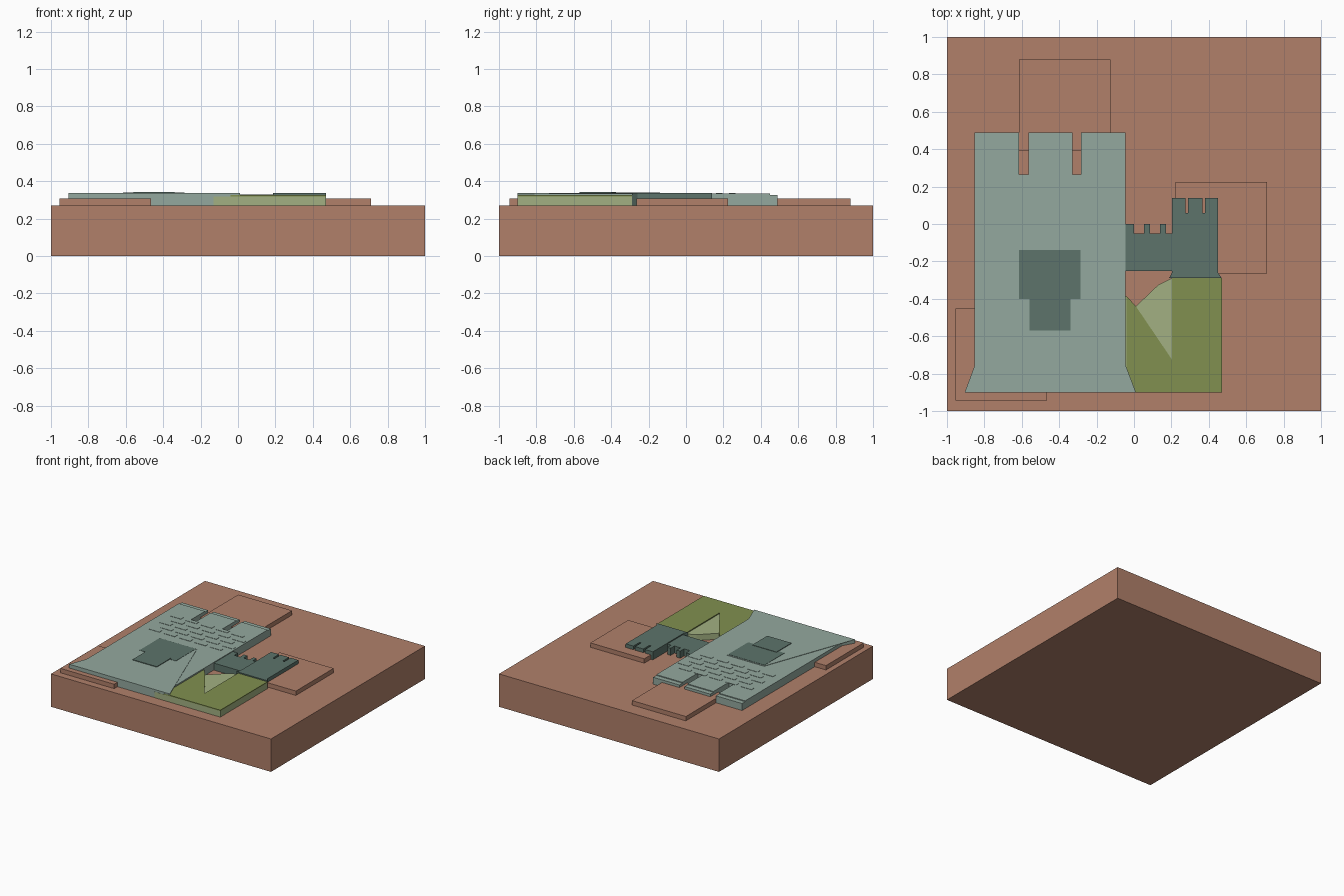
import bpy, bmesh

if "Cube" in bpy.data.objects:
    bpy.data.objects.remove(bpy.data.objects["Cube"])


def material(name, r, g, b):
    m = bpy.data.materials.new(name)
    lin = [((c / 255 + 0.055) / 1.055) ** 2.4 for c in (r, g, b)]
    m.diffuse_color = (*lin, 1)
    m.use_nodes = True
    m.node_tree.nodes["Principled BSDF"].inputs["Base Color"].default_value = m.diffuse_color
    return m


CLAY = material("terracotta", 177, 128, 106)
STONE = material("pale grey green", 148, 169, 159)
DARK = material("dark grey green", 93, 116, 107)
OLIVE = material("olive", 129, 144, 80)
PALE = material("light olive", 162, 176, 130)


def slab(name, outline, z0, z1, mat):
    """Extrude an xy outline from z0 to z1."""
    bm = bmesh.new()
    face = bm.faces.new([bm.verts.new((x, y, z0)) for x, y in outline])
    ext = bmesh.ops.extrude_face_region(bm, geom=[face])
    for v in ext["geom"]:
        if isinstance(v, bmesh.types.BMVert):
            v.co.z = z1
    bmesh.ops.recalc_face_normals(bm, faces=bm.faces)
    me = bpy.data.meshes.new(name)
    bm.to_mesh(me)
    bm.free()
    me.materials.append(mat)
    ob = bpy.data.objects.new(name, me)
    bpy.context.collection.objects.link(ob)
    return ob


def rect(x0, x1, y0, y1):
    return [(x0, y0), (x1, y0), (x1, y1), (x0, y1)]


def battlement(notches, top, bottom):
    """Top edge points, running right to left, for the given notches."""
    pts = []
    for a, b in sorted(notches, reverse=True):
        pts += [(b, top), (b, bottom), (a, bottom), (a, top)]
    return pts


# ground tile and three low square plates
slab("base_tile", rect(-1, 1, -1, 1), 0, 0.27, CLAY)
for i, (x, y) in enumerate([(-0.615, 0.39), (0.222, -0.265), (-0.955, -0.943)]):
    slab(f"base_plate_{i}", rect(x, x + 0.49, y, y + 0.49), 0.265, 0.306, CLAY)


# large tower with flared foot and two notches
def tower_outline(top):
    return ([(-0.905, -0.9), (0.01, -0.9), (-0.045, -0.81), (-0.045, top)]
            + battlement([(-0.615, -0.565), (-0.33, -0.283)], top, 0.25)
            + [(-0.853, top), (-0.853, -0.81)])


slab("large_tower", tower_outline(0.49), 0.265, 0.327, STONE)
slab("large_tower_face", tower_outline(0.45), 0.326, 0.334, STONE)
slab("tower_lower_relief",
     [(-0.905, -0.9), (0.01, -0.9), (-0.28, -0.13), (-0.62, -0.13)],
     0.333, 0.337, STONE)

# shallow brick courses
for row in range(5):
    y = -0.05 + row * 0.07
    for i in range(5):
        x = -0.78 + i * 0.14 + (0.06 if row % 2 else 0)
        slab(f"brick_{row}_{i}", rect(x, min(x + 0.1, -0.05), y, y + 0.035),
             0.333, 0.3365, STONE)

# dark window and door panels
slab("window_panel", rect(-0.615, -0.285, -0.4, -0.14), 0.334, 0.339, DARK)
slab("door_panel", rect(-0.56, -0.34, -0.57, -0.375), 0.334, 0.342, DARK)

# connecting wall
slab("wall", [(-0.045, -0.25), (0.205, -0.25), (0.205, -0.05)]
     + battlement([(0.0, 0.053), (0.085, 0.14), (0.17, 0.204)], 0, -0.05)[1:]
     + [(-0.045, 0)], 0.265, 0.328, DARK)

# small tower
slab("small_tower", [(0.187, -0.29), (0.47, -0.29), (0.45, -0.26), (0.45, 0.14)]
     + battlement([(0.275, 0.29), (0.365, 0.38)], 0.14, 0.06)
     + [(0.203, 0.14), (0.203, -0.26)], 0.265, 0.336, DARK)

# hill body in light olive, with an olive top that leaves the slope bare
slab("hill_body", [(-0.13, -0.901), (0.47, -0.901), (0.47, -0.29), (0.2, -0.29),
                   (0.13, -0.325), (0.01, -0.44), (-0.05, -0.38), (-0.13, -0.38)],
     0.265, 0.319, PALE)
slab("hill_top", [(-0.04, -0.901), (0.47, -0.901), (0.47, -0.29), (0.203, -0.29),
                  (0.203, -0.725), (0.01, -0.44), (-0.04, -0.385)],
     0.318, 0.327, OLIVE)
